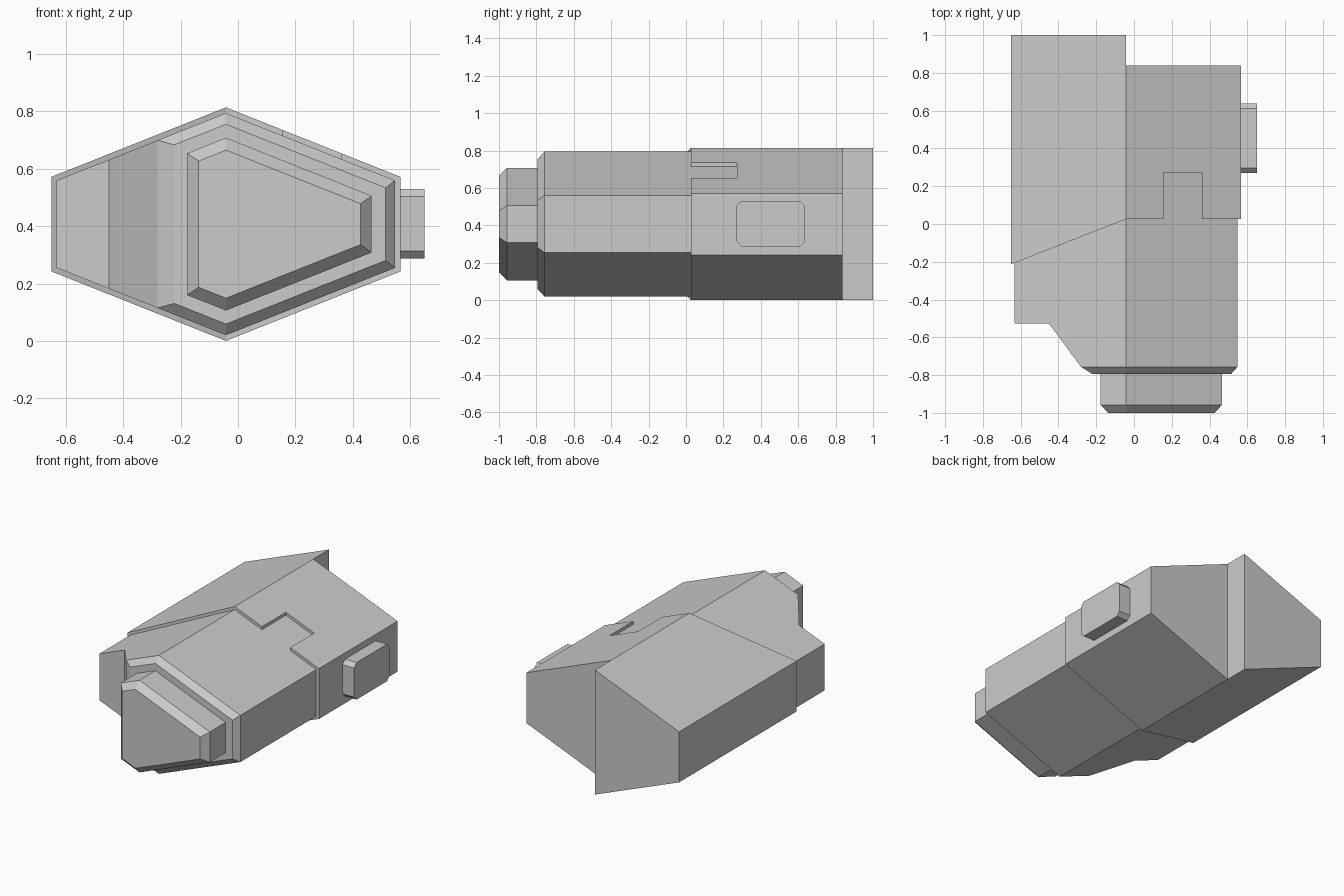
import bpy
import bmesh

if "Cube" in bpy.data.objects:
    bpy.data.objects.remove(bpy.data.objects["Cube"], do_unlink=True)

MID_Z = 0.407    # height of the horizontal symmetry plane
RIDGE = -0.042   # x of the top and bottom ridge

grey = bpy.data.materials.new("plain grey")
grey.use_nodes = True
COLOUR = (0.6, 0.6, 0.6, 1)
grey.diffuse_color = COLOUR
grey.node_tree.nodes["Principled BSDF"].inputs["Base Color"].default_value = COLOUR


def finish(name, bm):
    bmesh.ops.recalc_face_normals(bm, faces=bm.faces)
    mesh = bpy.data.meshes.new(name)
    bm.to_mesh(mesh)
    bm.free()
    mesh.materials.append(grey)
    obj = bpy.data.objects.new(name, mesh)
    bpy.context.collection.objects.link(obj)
    return obj


def loft(name, rings):
    """Join rings of (x, y, half height) stations, mirrored about MID_Z."""
    bm = bmesh.new()
    loops = []
    for ring in rings:
        top = [bm.verts.new((x, y, MID_Z + h)) for x, y, h in ring]
        low = [bm.verts.new((x, y, MID_Z - h)) for x, y, h in ring]
        loops.append(top + low[::-1])
    n = len(loops[0])
    for a, b in zip(loops, loops[1:]):
        for i in range(n):
            j = (i + 1) % n
            bm.faces.new((a[i], a[j], b[j], b[i]))
    for loop in (loops[0], loops[-1]):
        for i in range(n // 2 - 1):
            bm.faces.new((loop[i], loop[i + 1], loop[n - 2 - i], loop[n - 1 - i]))
    return finish(name, bm)


def stations(points, ridge_height):
    """Give plan points the height of a hexagonal section."""
    return [(x, y, ridge_height - 0.398 * abs(x - RIDGE)) for x, y in points]


def prism_x(name, outline, x0, x1):
    """Extrude a (y, z) outline along x."""
    bm = bmesh.new()
    face = bm.faces.new([bm.verts.new((x0, y, z)) for y, z in outline])
    side = bmesh.ops.extrude_face_region(bm, geom=[face])
    moved = [v for v in side["geom"] if isinstance(v, bmesh.types.BMVert)]
    bmesh.ops.translate(bm, verts=moved, vec=(x1 - x0, 0, 0))
    return finish(name, bm)


# Outer shell: long left half with a slanted front edge
loft("left_shell", [
    stations([(-0.65, 1), (RIDGE, 1)], 0.407),
    stations([(-0.65, -0.213), (RIDGE, 0.026)], 0.407)])

# Outer shell: shorter right half
right_shell = loft("right_shell", [
    stations([(RIDGE, 0.838), (0.567, 0.838)], 0.407),
    stations([(RIDGE, 0.026), (0.567, 0.026)], 0.407)])

# Notch in the upper front edge of the right half
cutter = prism_x("notch_cutter", [(-0.1, 0.45), (0.273, 0.45), (0.273, 1), (-0.1, 1)],
                 0.155, 0.36)
cutter.hide_render = True
cut = right_shell.modifiers.new("notch", "BOOLEAN")
cut.operation = "DIFFERENCE"
cut.solver = "EXACT"
cut.object = cutter
bpy.context.view_layer.objects.active = right_shell
bpy.ops.object.modifier_apply(modifier=cut.name)
bpy.data.objects.remove(cutter, do_unlink=True)

# Inner body, stepped back on the left
plan = [(-0.633, -0.527), (-0.45, -0.527), (-0.28, -0.757), (RIDGE, -0.757), (0.547, -0.757)]
loft("inner_body", [
    stations([(x, 0.4) for x, y in plan], 0.387),
    stations(plan, 0.387)])

# Bevelled front collar of the body
loft("front_collar", [
    stations(plan[2:], 0.387),
    stations([(-0.222, -0.793), (RIDGE, -0.793), (0.515, -0.793)], 0.348)])

# Protruding nose block with a bevelled front
nose = [(-0.177, -0.757), (RIDGE, -0.757), (0.466, -0.757)]
loft("nose_block", [
    stations(nose, 0.301),
    stations([(x, -0.957) for x, y in nose], 0.301),
    stations([(-0.137, -1), (RIDGE, -1), (0.427, -1)], 0.258)])

# Side button with clipped corners
y0, y1, z0, z1, c = 0.27, 0.637, 0.288, 0.53, 0.026
prism_x("side_button", [
    (y0 + c, z0), (y1 - c, z0), (y1, z0 + c), (y1, z1 - c),
    (y1 - c, z1), (y0 + c, z1), (y0, z1 - c), (y0, z0 + c)], 0.55, 0.65)
